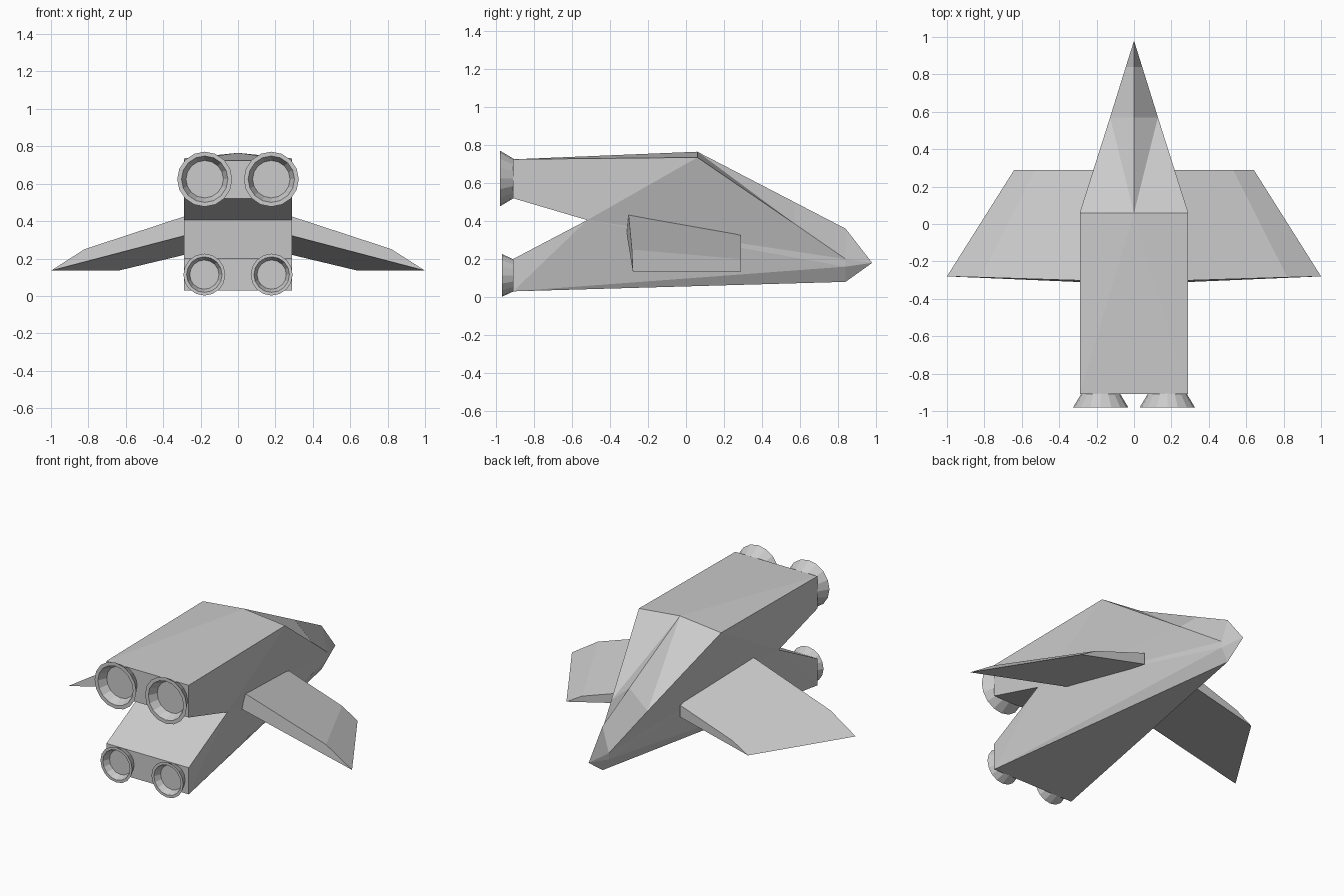
import bpy, bmesh, math

if "Cube" in bpy.data.objects:
    bpy.data.objects.remove(bpy.data.objects["Cube"])


def finish(name, bm):
    bmesh.ops.remove_doubles(bm, verts=bm.verts, dist=0.0005)
    bmesh.ops.recalc_face_normals(bm, faces=bm.faces)
    me = bpy.data.meshes.new(name)
    bm.to_mesh(me)
    bm.free()
    ob = bpy.data.objects.new(name, me)
    bpy.context.collection.objects.link(ob)
    return ob


def add_faces(bm, pts, faces, sx=1):
    vs = {k: bm.verts.new((sx * x, y, z)) for k, (x, y, z) in pts.items()}
    for f in faces:
        bm.faces.new([vs[k] for k in f.split()])


# Fuselage half: c* points lie on the centre line, the rest on the +x side
W, R, N = 0.29, -0.91, 0.84
hull = {
    "ctop": (0, R, 0.725), "top": (W, R, 0.725),
    "cup": (0, R, 0.52), "up": (W, R, 0.52),
    "capex": (0, -0.52, 0.405), "apex": (W, -0.52, 0.405),
    "clow": (0, R, 0.20), "low": (W, R, 0.20),
    "cbot": (0, R, 0.03), "bot": (W, R, 0.03),
    "cpeak": (0, 0.06, 0.765), "peak": (W, 0.06, 0.735),
    "cmid": (0, 0.57, 0.50), "mid": (0.128, 0.57, 0.387),
    "cnose": (0, N, 0.36), "nose": (0.044, N, 0.20),
    "chin": (0.044, N, 0.16), "cchin": (0, N, 0.08),
    "tip": (0, 0.98, 0.18),
}
hull_faces = [
    "ctop top up cup", "cup up apex capex", "capex apex low clow", "clow low bot cbot",
    "ctop top cpeak", "top peak cpeak", "cpeak peak mid", "cpeak mid cmid",
    "cmid mid nose cnose", "cnose nose tip", "nose chin tip", "chin cchin tip",
    "up top apex", "top peak apex", "peak mid apex", "mid nose apex",
    "nose chin apex", "chin bot apex", "bot low apex",
    "bot chin cchin", "bot cchin cbot",
]
bm = bmesh.new()
for s in (1, -1):
    add_faces(bm, hull, hull_faces, s)
finish("fuselage", bm)

# Swept drooping wings: r = root, b = bend, t = tip; t/l = trailing/leading; u/d = up/down
wing = {
    "rtu": (0.18, -0.305, 0.46), "rtd": (0.18, -0.315, 0.35),
    "rlu": (0.16, 0.287, 0.325), "rld": (0.16, 0.287, 0.25),
    "btu": (0.82, -0.285, 0.25), "blu": (0.53, 0.29, 0.20),
    "tt": (1.0, -0.28, 0.135), "tl": (0.64, 0.29, 0.135),
}
wing_faces = [
    "rtu btu blu rlu", "btu tt tl blu", "rtd rld tl tt",
    "rtu rtd tt btu", "rlu blu tl rld", "rtu rlu rld rtd",
]
for side, s in (("right", 1), ("left", -1)):
    bm = bmesh.new()
    add_faces(bm, wing, wing_faces, s)
    finish(side + "_wing", bm)


# Flared engine nozzles: rings of (radius, y), open at the rear with a recessed disc
def nozzle(name, x, z, rings, sides=16):
    bm = bmesh.new()
    loops = []
    for r, y in rings:
        loops.append([bm.verts.new((x + r * math.cos(2 * math.pi * i / sides), y,
                                    z + r * math.sin(2 * math.pi * i / sides)))
                      for i in range(sides)])
    for a, b in zip(loops, loops[1:]):
        for i in range(sides):
            j = (i + 1) % sides
            bm.faces.new((a[i], a[j], b[j], b[i]))
    bm.faces.new(loops[0])
    bm.faces.new(loops[-1])
    finish(name, bm)


for side, s in (("right", 1), ("left", -1)):
    nozzle("upper_engine_" + side, s * 0.178, 0.624,
           [(0.102, -0.905), (0.147, -0.98), (0.124, -0.98), (0.10, -0.925)])
    nozzle("lower_engine_" + side, s * 0.18, 0.114,
           [(0.083, -0.905), (0.112, -0.968), (0.095, -0.968), (0.078, -0.925)])
